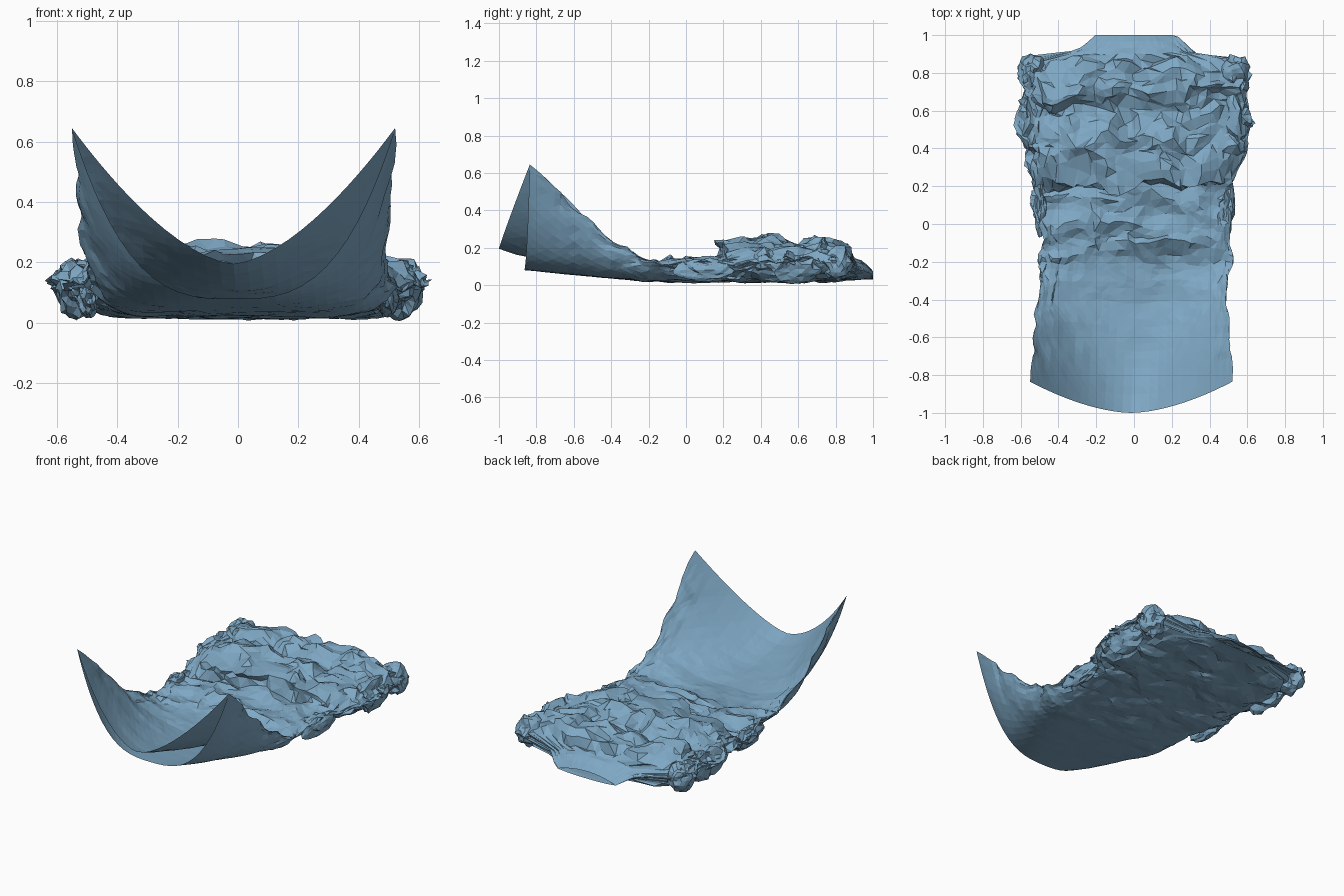
import bpy, bmesh, math, random
from mathutils import Vector, noise

if "Cube" in bpy.data.objects:
    bpy.data.objects.remove(bpy.data.objects["Cube"])

random.seed(4)
fabric = bpy.data.materials.new("fabric")
fabric.diffuse_color = (0.21, 0.39, 0.55, 1)
fabric.use_nodes = True
fabric.node_tree.nodes["Principled BSDF"].inputs["Base Color"].default_value = fabric.diffuse_color

# Stations along y: y, half width, side height, top centre z, top power, bottom centre z, bottom power, crumple
ST = [(-.835, .535, .645, .195, 1.6, .08, 3.0, .00),
      (-.78, .535, .60, .165, 1.7, .075, 3.6, .05),
      (-.60, .525, .425, .11, 2.0, .055, 5, .12),
      (-.40, .51, .23, .075, 2.6, .035, 7, .22),
      (-.20, .505, .12, .085, 3, .02, 9, .5),
      (-.10, .505, .10, .12, 4, .02, 9, .7),
      (.20, .535, .095, .13, 4, .015, 9, .8),
      (.25, .55, .105, .20, 5, .015, 9, .9),
      (.32, .57, .115, .225, 5, .015, 9, 1),
      (.45, .59, .12, .235, 5, .015, 9, 1),
      (.60, .595, .12, .195, 5, .015, 9, 1),
      (.72, .60, .12, .235, 5, .015, 9, 1),
      (.82, .595, .12, .20, 5, .02, 8, 1),
      (.865, .56, .11, .14, 4, .025, 6, .8),
      (.89, .34, .08, .15, 2, .03, 3, .4),
      (.94, .27, .07, .14, 2, .03, 3, .15),
      (1.0, .205, .04, .075, 2, .03, 3, .0)]


def station(y):
    for a, b in zip(ST, ST[1:]):
        if y <= b[0]:
            t = max(0, (y - a[0]) / (b[0] - a[0]))
            return [p + (q - p) * t for p, q in zip(a, b)]
    return ST[-1]


def ridge(x, y, z):
    return .5 - 1.6 * abs(noise.noise(Vector((x, y, z))))


def crumple(p):
    # long cross folds, small sharp creases and a sideways jumble
    fold = ridge(p.x * 2 + p.y, p.y * 6, 3 + p.z)
    crease = ridge(p.x * 7, p.y * 7, p.z * 7)
    side = noise.noise_vector(p * 6)
    return Vector((side.x * .05, side.y * .07, fold * .05 + crease * .05))


def finish(name, bm):
    bmesh.ops.recalc_face_normals(bm, faces=bm.faces)
    bmesh.ops.triangulate(bm, faces=bm.faces, quad_method='SHORT_EDGE')
    me = bpy.data.meshes.new(name)
    bm.to_mesh(me)
    bm.free()
    me.materials.append(fabric)
    ob = bpy.data.objects.new(name, me)
    bpy.context.collection.objects.link(ob)
    return ob


# Garment: a flattened tube, open at the hem (front) and at the neck (back)
NY, NR = 56, 72
ys = [-.835 + 1.835 * i / (NY - 1) for i in range(NY)]
bm = bmesh.new()
rings = []
for i, y0 in enumerate(ys):
    y0, w, zj, ct, pt, cb, pb, k = station(y0)
    front = max(0, min(1, (-.3 - y0) / .535)) ** 1.5
    ring = []
    for j in range(NR):
        a = 2 * math.pi * j / NR
        u, top = math.cos(a), math.sin(a) >= 0
        c, pw = (ct, pt) if top else (cb, pb)
        m = abs(u)
        z = c + (zj - c) * m ** pw
        # hem dips forward between the held corners
        y = y0 - front * (.165 if top else .03) * (1 - m ** 1.7)
        x = w * u - .015 * front
        p = Vector((x, y, z))
        if k > 0:
            if 0 < i < NY - 1:
                jit = .018 * k
                p += Vector((random.uniform(-jit, jit), random.uniform(-jit, jit), 0))
            kk = k + (.4 * (1 - k) * m ** 8 if y0 > -.7 else 0)
            # less cross creasing where the cloth is pulled tight
            d = crumple(p)
            if y0 < -.2:
                d.z *= .6
            if not top:
                d.z *= .4 * (1 + m ** 8)
            p += d * kk
            # wavy, bulging side edges
            if m > .85:
                p.x += math.copysign(.04, u) * noise.noise(Vector((u * 3, y * 8, z * 9))) * kk
            # upper fold lying over the layer in front of it
            if top:
                p.y -= .06 * math.exp(-((y0 - .27) / .04) ** 2) * (1 - m ** 6)
                p.z += .035 * math.exp(-((y0 + .11) / .025) ** 2) * math.exp(-((x - .08) / .18) ** 4)
        p.z = max(p.z, .004 + .012 * random.random())
        p.y = min(1, p.y)
        ring.append(bm.verts.new(p))
    rings.append(ring)
for r, s in zip(rings, rings[1:]):
    for j in range(NR):
        n = (j + 1) % NR
        bm.faces.new((r[j], r[n], s[n], s[j]))
finish("draped_garment", bm)


# Bunched lumps: sleeves and loose folds
def bunch(name, loc, size, seed):
    b = bmesh.new()
    bmesh.ops.create_icosphere(b, subdivisions=3, radius=1)
    off = Vector((seed * 3.1, seed, 0))
    for v in b.verts:
        n = v.co.copy()
        q = n * 1.1 + off
        r = .85 + .4 * ridge(q.x, q.y * 1.5, q.z) + random.uniform(-.04, .04)
        v.co = Vector([l + s * c * r for l, s, c in zip(loc, size, n)])
        v.co.z = max(v.co.z, .006)
    finish(name, b)


for side, name in ((-1, "left"), (1, "right")):
    bunch(name + "_sleeve", (side * .535, .80, .12), (.085, .10, .10), 2 + side)
    bunch(name + "_sleeve_fold", (side * .535, .56, .11), (.075, .18, .10), 6 + side)
    bunch(name + "_side_fold", (side * .495, .10, .08), (.04, .17, .065), 10 + side)
